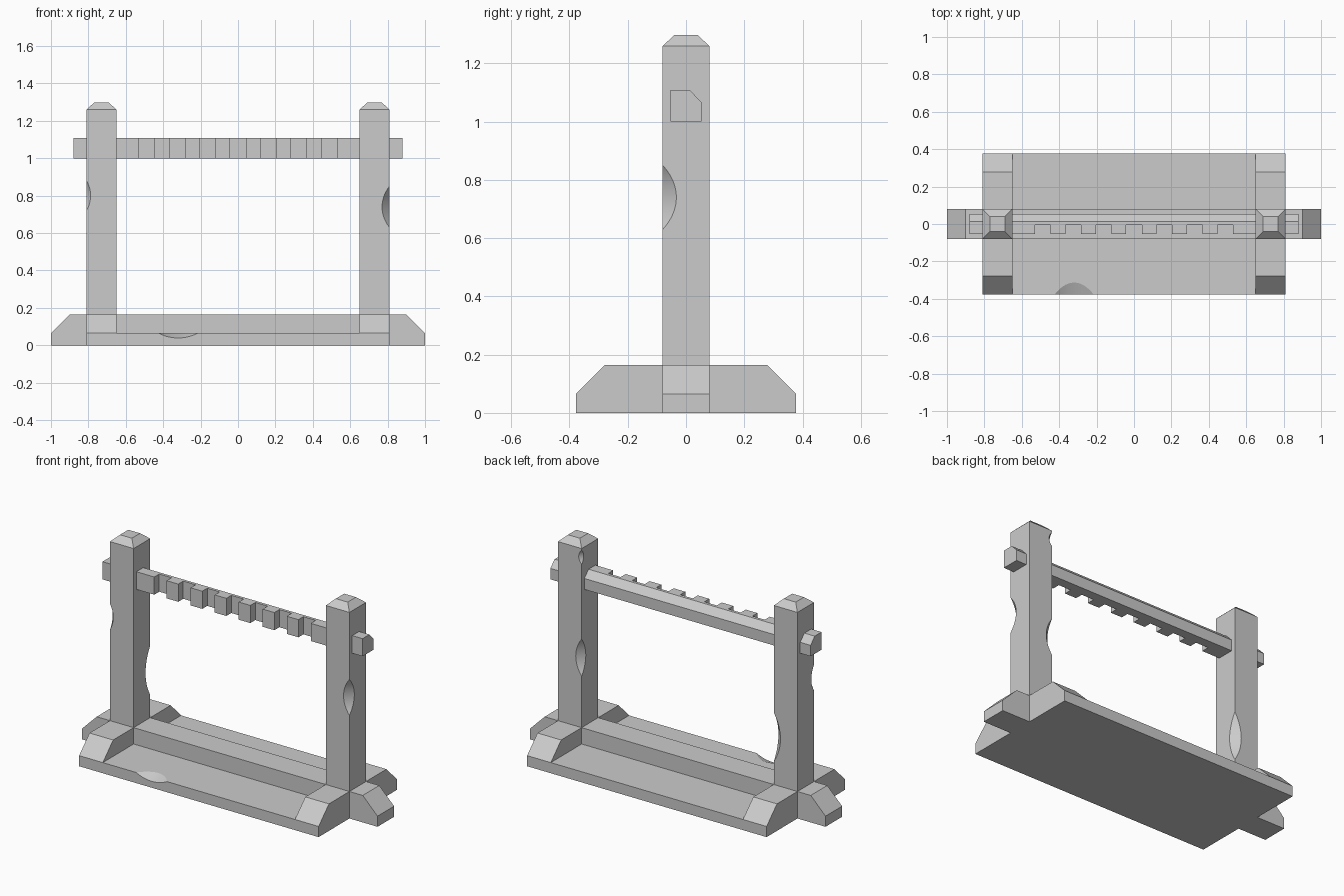
import bpy, bmesh, math
from mathutils import Vector, Matrix

if "Cube" in bpy.data.objects:
    bpy.data.objects.remove(bpy.data.objects["Cube"])


def finish(name, bm):
    bmesh.ops.recalc_face_normals(bm, faces=bm.faces)
    me = bpy.data.meshes.new(name)
    bm.to_mesh(me)
    bm.free()
    ob = bpy.data.objects.new(name, me)
    bpy.context.collection.objects.link(ob)
    return ob


def prism(name, profile, axis, a, b):
    """Extrude a 2D profile along x or y from a to b."""
    bm = bmesh.new()
    place = (lambda u, w, t: (t, u, w)) if axis == 'x' else (lambda u, w, t: (u, t, w))
    face = bm.faces.new([bm.verts.new(place(u, w, a)) for u, w in profile])
    ext = bmesh.ops.extrude_face_region(bm, geom=[face])
    move = Vector((b - a, 0, 0)) if axis == 'x' else Vector((0, b - a, 0))
    bmesh.ops.translate(bm, vec=move, verts=[v for v in ext['geom'] if isinstance(v, bmesh.types.BMVert)])
    return finish(name, bm)


def box(name, x0, x1, y0, y1, z0, z1):
    return prism(name, [(y0, z0), (y1, z0), (y1, z1), (y0, z1)], 'x', x0, x1)


def activate(ob):
    bpy.ops.object.select_all(action='DESELECT')
    bpy.context.view_layer.objects.active = ob
    ob.select_set(True)


def cut(ob, cutter):
    cutter.hide_render = True
    mod = ob.modifiers.new("cut", 'BOOLEAN')
    mod.operation, mod.solver, mod.object = 'DIFFERENCE', 'EXACT', cutter
    activate(ob)
    bpy.ops.object.modifier_apply(modifier=mod.name)
    bpy.data.objects.remove(cutter)


def chip(ob, corner, along, da, db, half):
    """Scoop a worn dent out of an edge; da and db are signed depth vectors pointing outward."""
    da, db, along = Vector(da), Vector(db), Vector(along)
    n = da / da.length_squared + db / db.length_squared
    depth = 1 / n.length
    n.normalize()
    r = (half ** 2 + depth ** 2) / (2 * depth)
    rot = Matrix((n, along, n.cross(along))).transposed().to_4x4()
    bm = bmesh.new()
    bmesh.ops.create_cone(bm, cap_ends=True, segments=96, radius1=r, radius2=r, depth=0.3,
                          matrix=Matrix.Translation(Vector(corner) + n * (r - depth)) @ rot)
    cut(ob, finish("chip_cutter", bm))


def smooth(ob):
    activate(ob)
    bpy.ops.object.shade_smooth_by_angle(angle=math.radians(14))


def beam_profile(half):
    return [(-half, 0), (half, 0), (half, .065), (half - .1, .165), (-half + .1, .165), (-half, .065)]


# Base: long beam, two cross feet, floor plate
prism("base_beam", beam_profile(1.0), 'y', -.08, .08)
for side, s in (("left", -1), ("right", 1)):
    a, b = sorted((s * .65, s * .81))
    prism(side + "_foot", beam_profile(.378), 'x', a, b)
plate = box("base_plate", -.65, .65, -.378, .378, 0, .065)
chip(plate, (-.32, -.378, .065), (1, 0, 0), (0, -.065, 0), (0, 0, .026), .105)
smooth(plate)

# Posts with tapered caps and worn edges: (x side, y side, z, half length, x depth, y depth)
Z = (0, 0, 1)
chips = {-1: [(-1, -1, .80, .08, .022, .026), (1, 1, .455, .15, .045, .045)],
         1: [(1, -1, .74, .11, .04, .047), (-1, 1, .593, .113, .04, .04), (-1, 1, 1.207, .043, .02, .02)]}
for side, s in (("left", -1), ("right", 1)):
    post = box(side + "_post", s * .73 - .08, s * .73 + .08, -.08, .08, .165, 1.26)
    bm = bmesh.new()
    bm.from_mesh(post.data)
    top = max(bm.faces, key=lambda f: f.calc_center_median().z)
    cap = bmesh.ops.extrude_face_region(bm, geom=[top])
    bmesh.ops.delete(bm, geom=[top], context='FACES_ONLY')
    for v in [g for g in cap['geom'] if isinstance(g, bmesh.types.BMVert)]:
        v.co = (s * .73 + (v.co.x - s * .73) * .5, v.co.y * .5, 1.297)
    bm.to_mesh(post.data)
    bm.free()
    for sx, sy, z, half, dx, dy in chips[s]:
        chip(post, (s * .73 + sx * .08, sy * .08, z), Z, (sx * dx, 0, 0), (0, sy * dy, 0), half)
    smooth(post)

# Top rail with seven notches along the front
rail = prism("top_rail", [(-.053, 1.0), (.053, 1.0), (.053, 1.067), (.013, 1.108), (-.053, 1.108)], 'x', -.88, .88)
for k in range(-3, 4):
    c = k * .1625
    cut(rail, box("notch_cutter", c - .042, c + .042, -.1, -.005, .9, 1.2))
